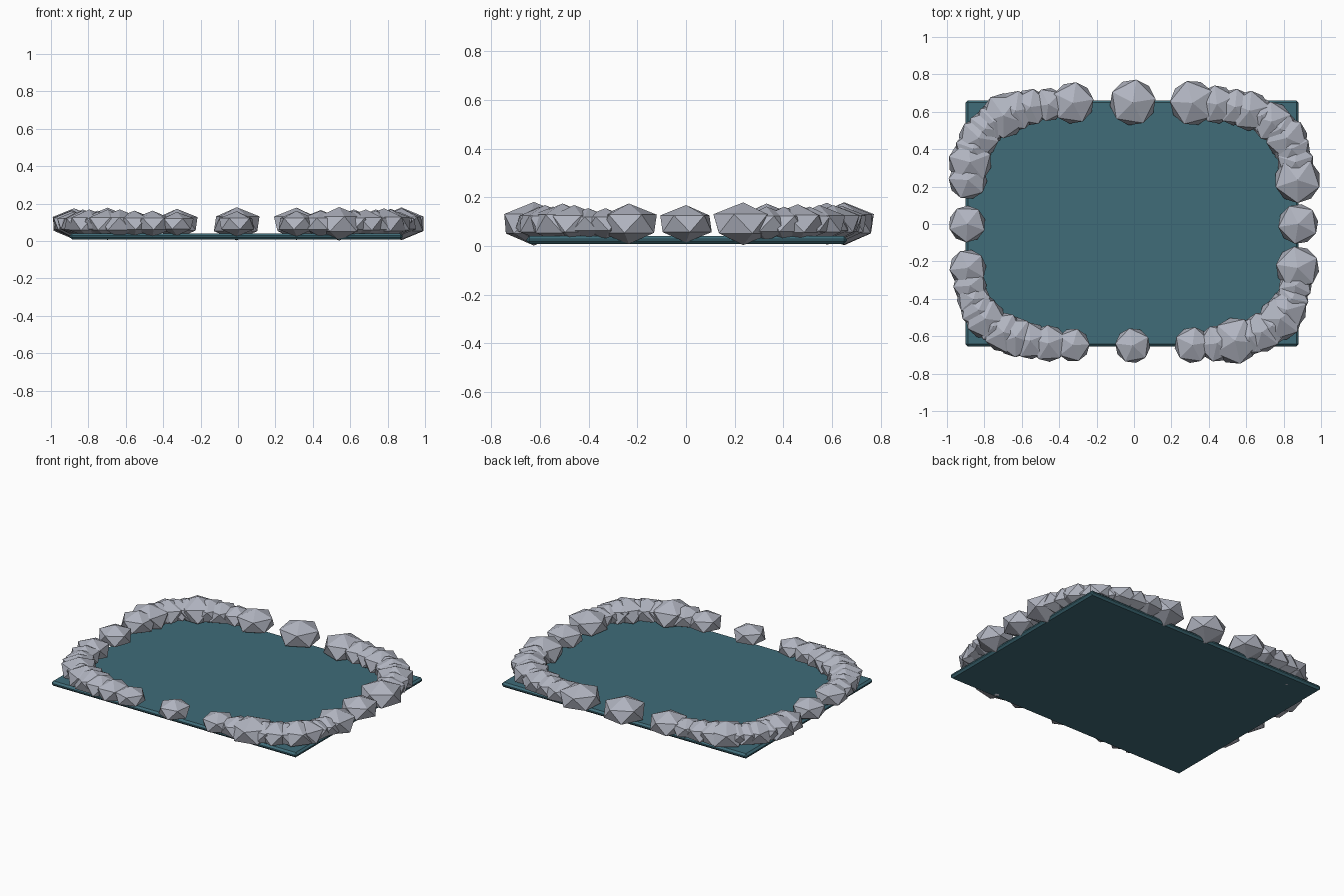
import bpy, math, random
from mathutils import Matrix

random.seed(7)
cube = bpy.data.objects.get("Cube")
if cube:
    bpy.data.objects.remove(cube, do_unlink=True)


def make_material(name, color):
    mat = bpy.data.materials.new(name)
    mat.use_nodes = True
    mat.diffuse_color = color
    bsdf = next(n for n in mat.node_tree.nodes if n.type == 'BSDF_PRINCIPLED')
    bsdf.inputs["Base Color"].default_value = color
    bsdf.inputs["Roughness"].default_value = 0.8
    return mat


stone_grey = make_material("stone grey", (0.44, 0.46, 0.53, 1))
water_teal = make_material("water teal", (0.05, 0.15, 0.19, 1))

# Water slab with chamfered edges
bpy.ops.mesh.primitive_cube_add(size=1, location=(-0.01, 0.003, 0.025))
water = bpy.context.object
water.name = "water_slab"
water.data.transform(Matrix.Diagonal((1.78, 1.315, 0.032, 1)))
water.data.materials.append(water_teal)
chamfer = water.modifiers.new("chamfer", 'BEVEL')
chamfer.width = 0.012
chamfer.segments = 1

# Stone radii in hundredths, counter-clockwise from the left side
sizes = [12, 13.7, 11, 11, 12.5, 11, 12, 10, 12, 11, 11.5, 13.5,
         13.8, 12.5, 10, 11, 12, 13.5, 11, 11, 12, 11, 13, 11.5,
         11, 11, 10, 10, 11, 12, 10, 12, 12, 11, 11, 10,
         10.5, 10.8, 11, 14, 11, 12, 11, 13, 12, 10, 10, 13]


def rounded(value):
    return math.copysign(math.sqrt(abs(value)), value)


# Ring of flattened faceted stones along a rounded rectangle
for i, size in enumerate(sizes):
    angle = math.tau * i / len(sizes)
    radius = size / 100
    x = 0.885 * rounded(math.cos(angle)) - 0.007
    y = 0.65 * rounded(math.sin(angle))
    bpy.ops.mesh.primitive_ico_sphere_add(
        subdivisions=1, radius=radius, location=(x, y, 0.092))
    stone = bpy.context.object
    stone.name = f"border_stone_{i + 1}"
    turn = Matrix.Rotation(random.uniform(0, math.tau), 4, 'Z')
    stone.data.transform(turn @ Matrix.Diagonal((1, 1, 0.64, 1)))
    stone.data.materials.append(stone_grey)
